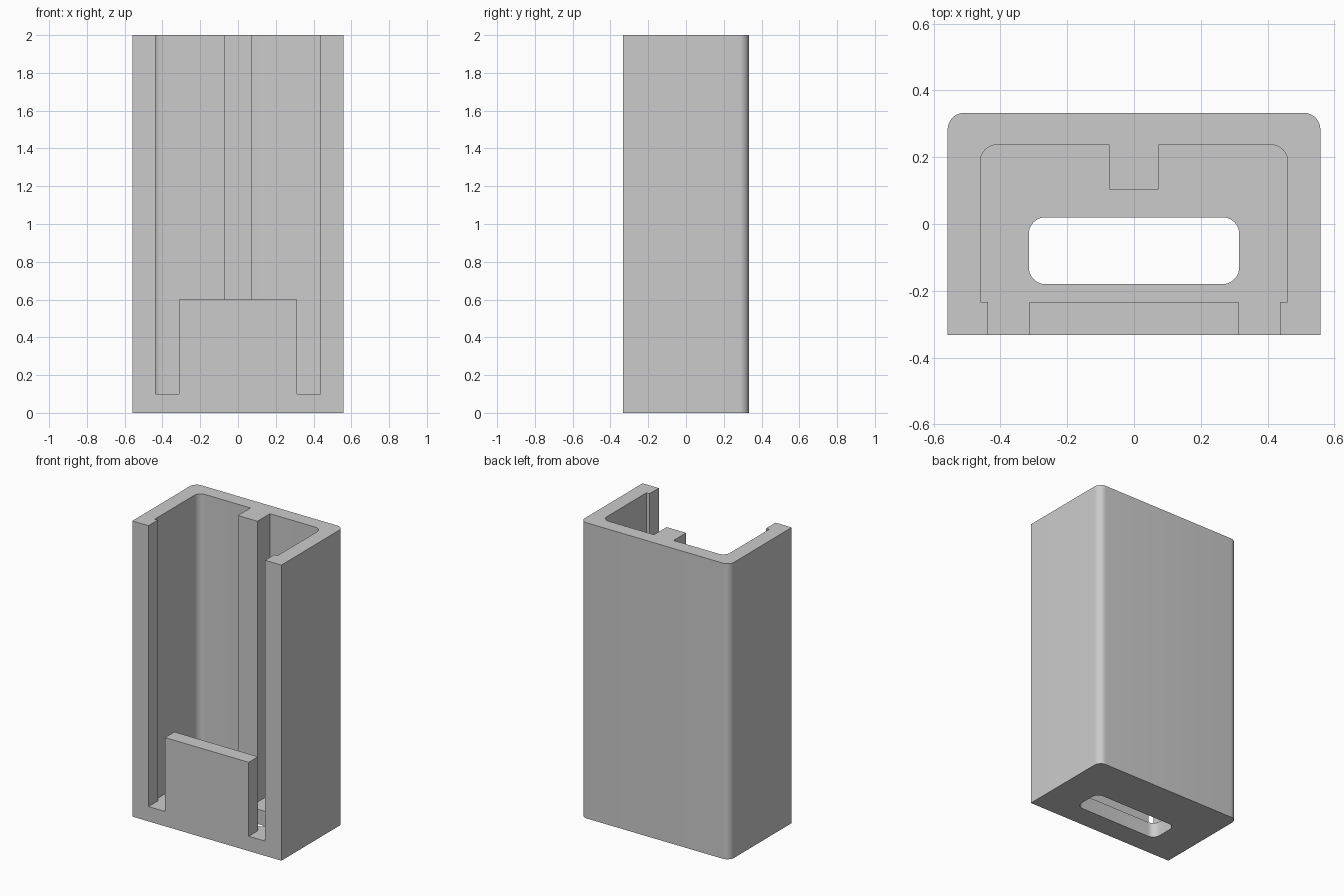
import bpy
import math
from mathutils import Vector

if "Cube" in bpy.data.objects:
    bpy.data.objects.remove(bpy.data.objects["Cube"], do_unlink=True)

GREY = (0.6, 0.6, 0.6, 1.0)
material = bpy.data.materials.new("plain grey")
material.use_nodes = True
material.diffuse_color = GREY
material.node_tree.nodes["Principled BSDF"].inputs["Base Color"].default_value = GREY

W, D, H = 0.558, 0.333, 2.0   # half width, half depth, height
FLOOR, LIP_Y = 0.1, -0.233    # floor thickness, back of the front lips
R, STEPS = 0.05, 10           # corner radius and its segments


def outline(corners):
    """Counter-clockwise points from (x, y, radius) right-angle corners."""
    points = []
    for i, (x, y, r) in enumerate(corners):
        p = Vector((x, y))
        if not r:
            points.append(p)
            continue
        before = (Vector(corners[i - 1][:2]) - p).normalized()
        after = (Vector(corners[(i + 1) % len(corners)][:2]) - p).normalized()
        centre = p + (before + after) * r
        for s in range(STEPS + 1):
            a = s / STEPS * math.pi / 2
            points.append(centre - r * (after * math.cos(a) + before * math.sin(a)))
    return points


def mirrored(half):
    """Complete a right-hand half outline across x = 0."""
    return half + [(-x, y, r) for x, y, r in reversed(half)]


def upright(x, y, t):
    return (x, y, t)


def frontal(x, z, t):
    return (x, -t, z)


def prism(name, half, low, high, place):
    """Extrude a mirrored outline between two levels."""
    points = outline(mirrored(half))
    n = len(points)
    verts = [place(p.x, p.y, t) for t in (low, high) for p in points]
    faces = [list(range(n))[::-1], list(range(n, 2 * n))]
    faces += [(i, (i + 1) % n, n + (i + 1) % n, n + i) for i in range(n)]
    mesh = bpy.data.meshes.new(name)
    mesh.from_pydata(verts, [], faces)
    mesh.materials.append(material)
    obj = bpy.data.objects.new(name, mesh)
    bpy.context.collection.objects.link(obj)
    return obj


# Outer body with rounded back edges
body_half = [(W, -D, 0), (W, D, R)]
holder = prism("holder_body", body_half, 0, H, upright)

# Cavity leaving the side walls, back wall and centre rib
cavity_half = [(0.46, LIP_Y, 0), (0.46, 0.237, R), (0.073, 0.237, 0), (0.073, 0.103, 0)]
cavity = prism("cavity_cutter", cavity_half, FLOOR, H + 0.1, upright)

# Front opening leaving the side lips and the low centre panel
opening_half = [(0.313, 0.6, 0), (0.313, FLOOR, 0), (0.437, FLOOR, 0), (0.437, H + 0.1, 0)]
opening = prism("opening_cutter", opening_half, -LIP_Y - 0.04, D + 0.1, frontal)

# Rounded slot through the floor
slot_half = [(0.315, -0.18, R), (0.315, 0.02, R)]
slot = prism("slot_cutter", slot_half, -0.1, FLOOR + 0.1, upright)

bpy.context.view_layer.objects.active = holder
holder.select_set(True)
for cutter in (cavity, opening, slot):
    cutter.hide_render = True
    cut = holder.modifiers.new(cutter.name, 'BOOLEAN')
    cut.operation = 'DIFFERENCE'
    cut.solver = 'EXACT'
    cut.object = cutter
    bpy.ops.object.modifier_apply(modifier=cut.name)
    bpy.data.objects.remove(cutter, do_unlink=True)

bpy.ops.object.shade_smooth_by_angle(angle=math.radians(30))
